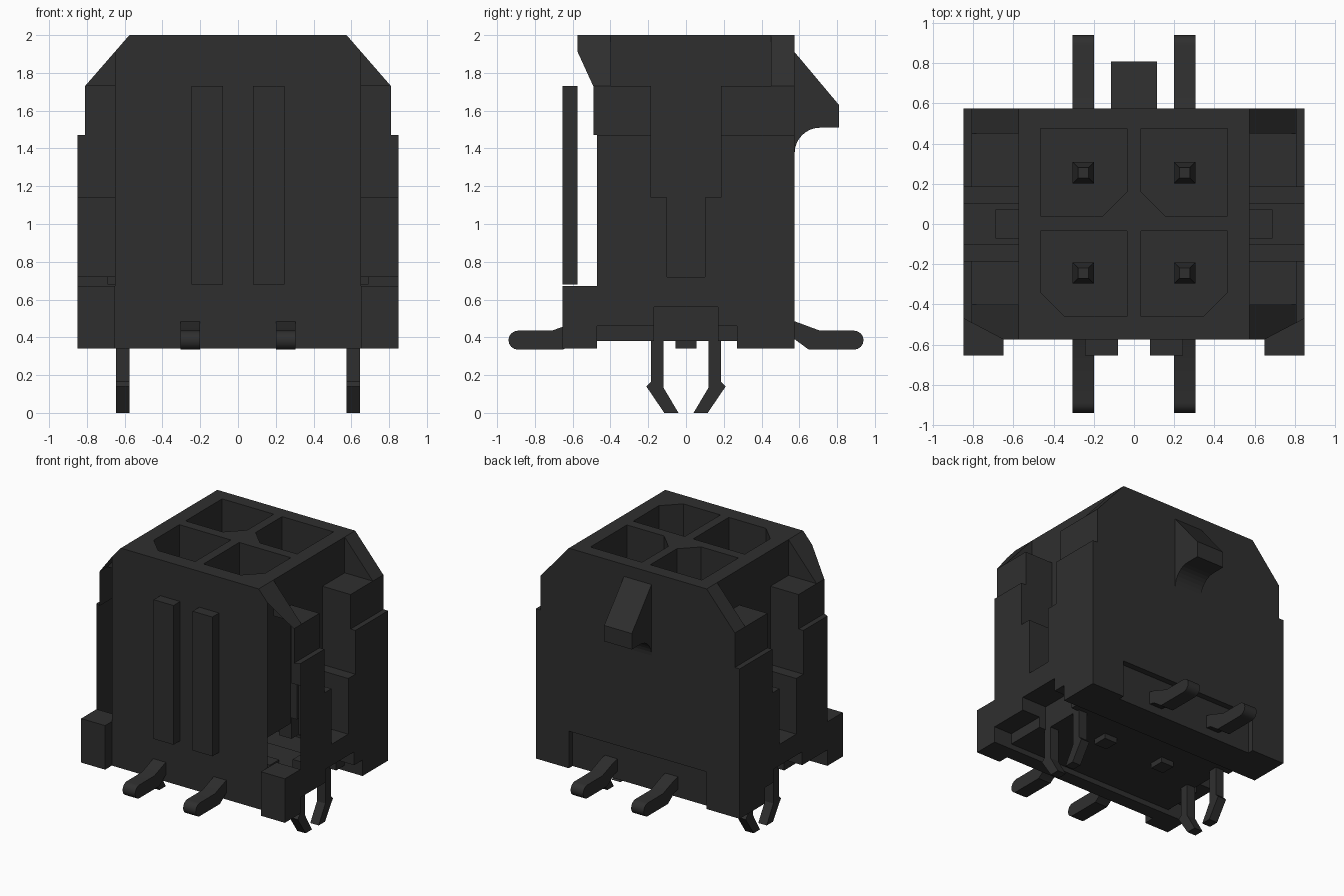
import bpy, bmesh, math
from mathutils import Vector

if "Cube" in bpy.data.objects:
    bpy.data.objects.remove(bpy.data.objects["Cube"], do_unlink=True)

mat = bpy.data.materials.new("black_plastic")
mat.use_nodes = True
COL = (0.028, 0.028, 0.028, 1)
mat.diffuse_color = COL
mat.node_tree.nodes["Principled BSDF"].inputs["Base Color"].default_value = COL


def prism(name, pts, axis, a, b, mirror=False):
    """Extrude a 2D profile along an axis: z uses (x,y), x uses (y,z), y uses (x,z)."""
    put = {"z": lambda p, t: (p[0], p[1], t),
           "x": lambda p, t: (t, p[0], p[1]),
           "y": lambda p, t: (p[0], t, p[1])}[axis]
    bm = bmesh.new()
    low = [bm.verts.new(put(p, a)) for p in pts]
    high = [bm.verts.new(put(p, b)) for p in pts]
    bm.faces.new(low)
    bm.faces.new(high)
    n = len(pts)
    for i in range(n):
        j = (i + 1) % n
        bm.faces.new((low[i], low[j], high[j], high[i]))
    bmesh.ops.recalc_face_normals(bm, faces=bm.faces)
    me = bpy.data.meshes.new(name)
    bm.to_mesh(me)
    bm.free()
    me.materials.append(mat)
    ob = bpy.data.objects.new(name, me)
    bpy.context.collection.objects.link(ob)
    if mirror:
        ob.modifiers.new("Mirror", "MIRROR")
    return ob


def box(name, x, y, z, mirror=False):
    return prism(name, [(x[0], y[0]), (x[1], y[0]), (x[1], y[1]), (x[0], y[1])],
                 "z", z[0], z[1], mirror)


def cut(target, cutter):
    """Subtract the cutter and throw it away."""
    mod = target.modifiers.new("Cut", "BOOLEAN")
    mod.operation = "DIFFERENCE"
    mod.solver = "EXACT"
    mod.object = cutter
    bpy.context.view_layer.objects.active = target
    bpy.ops.object.modifier_apply(modifier=mod.name)
    me = cutter.data
    bpy.data.objects.remove(cutter, do_unlink=True)
    bpy.data.meshes.remove(me)


# Housing, built as the +x half and mirrored
housing = prism("housing", [(0, 0.575), (0.85, 0.575), (0.85, -0.47), (0.65, -0.575), (0, -0.575)],
                "z", 0.34, 2.0)

# Top chamfer on the sides
cut(housing, prism("c", [(0.575, 2), (0.81, 1.73), (0.95, 1.73), (0.95, 2.1), (0.488, 2.1)], "y", -0.7, 0.7))

# Side steps, keyways, underside and back recesses: x, y and z ranges
for x, y, z in [
    ((0.81, 0.95), (-0.7, 0.7), (1.47, 2.1)),       # narrower upper flange
    ((0.575, 0.95), (-0.40, 0.45), (1.73, 2.1)),    # shelf between corner gussets
    ((0.575, 0.95), (-0.185, 0.185), (1.14, 2.1)),  # wide keyway
    ((0.575, 0.95), (-0.1, 0.1), (0.72, 1.3)),      # narrow keyway
    ((0.575, 0.69), (-0.07, 0.07), (0.68, 0.8)),    # clip pocket
    ((-0.1, 0.95), (-0.47, 0.27), (0.2, 0.38)),     # underside channel
    ((0.7, 0.95), (-0.47, 0.27), (0.2, 0.46)),      # side undercut
    ((0.645, 0.95), (-0.17, 0.17), (0.2, 0.56)),    # clip window
    ((-0.1, 0.575), (0.53, 0.7), (0.2, 0.62)),      # back recess
]:
    cut(housing, box("c", x, y, z))

# Contact sockets, each with one clipped corner
cut(housing, prism("c", [(0.155, 0.04), (0.465, 0.04), (0.465, 0.475), (0.035, 0.475), (0.035, 0.16)],
                   "z", 0.75, 2.1))
cut(housing, prism("c", [(0.035, -0.46), (0.345, -0.46), (0.465, -0.34), (0.465, -0.035), (0.035, -0.035)],
                   "z", 0.75, 2.1))

# Open the angled front corners above the feet and the mirror plane
bm = bmesh.new()
bm.from_mesh(housing.data)
bm.normal_update()
corner = Vector((0.465, -0.885, 0)).normalized()
diag = [f for f in bm.faces if f.normal.dot(corner) > 0.99]
geom = set(diag)
for f in diag:
    geom.update(f.edges)
    geom.update(f.verts)
bmesh.ops.bisect_plane(bm, geom=list(geom), plane_co=(0, 0, 0.67), plane_no=(0, 0, 1))
bm.normal_update()
gone = [f for f in bm.faces
        if (f.normal.dot(corner) > 0.99 and f.calc_center_median().z > 0.67)
        or (f.normal.x < -0.99 and f.calc_center_median().x < 0.001)]
bmesh.ops.delete(bm, geom=gone, context="FACES")
bm.to_mesh(housing.data)
bm.free()
housing.modifiers.new("Mirror", "MIRROR")

# Front corner feet, ribs and underside pegs
box("corner_foot", (0.65, 0.85), (-0.655, -0.47), (0.34, 0.672), True)
box("front_rib", (0.08, 0.245), (-0.655, -0.575), (0.68, 1.73), True)
box("underside_peg", (0.2, 0.305), (-0.055, 0.055), (0.34, 0.40), True)

# Back latch ramp with a hollow curve underneath
curve = [(0.71 - 0.135 * math.sin(t), 1.375 + 0.135 * math.cos(t))
         for t in [i * math.pi / 16 for i in range(9)]]
prism("back_latch", [(0.575, 1.91), (0.81, 1.63), (0.81, 1.51)] + curve, "x", -0.115, 0.115)

# Solder tails with rounded ends, front and back
for side, s in (("front", -1), ("back", 1)):
    tip = [(0.89 + 0.05 * math.sin(t), 0.385 + 0.05 * math.cos(t))
           for t in [i * math.pi / 8 for i in range(9)]]
    tail = [(0.4, 0.52), (0.575, 0.485), (0.71, 0.435)] + tip + [(0.65, 0.335), (0.575, 0.39), (0.4, 0.43)]
    ob = prism(side + "_solder_tail", [(s * y, z) for y, z in tail], "x", 0.2, 0.305, True)
    bpy.context.view_layer.objects.active = ob
    ob.select_set(True)
    bpy.ops.object.shade_smooth_by_angle(angle=math.radians(30))
    ob.select_set(False)

# Contact pins with tapered tips
for side, y in (("front", -0.245), ("back", 0.255)):
    ob = box(side + "_contact_pin", (0.2, 0.305), (y - 0.0525, y + 0.0525), (0.5, 1.5), True)
    bm = bmesh.new()
    bm.from_mesh(ob.data)
    top = max(bm.faces, key=lambda f: f.calc_center_median().z)
    new = bmesh.ops.extrude_discrete_faces(bm, faces=[top])["faces"][0]
    mid = new.calc_center_median()
    for v in new.verts:
        v.co = mid + (v.co - mid) * 0.48 + Vector((0, 0, 0.1))
    bm.to_mesh(ob.data)
    bm.free()

# Board lock clips: a bridge and two splayed legs
box("clip_bridge", (0.575, 0.645), (-0.17, 0.17), (0.44, 0.56), True)
leg = [(0.12, 0.5), (0.12, 0.135), (0.04, 0), (0.115, 0), (0.21, 0.14), (0.185, 0.165), (0.185, 0.5)]
for side, s in (("front", -1), ("back", 1)):
    prism(side + "_clip_leg", [(s * y, z) for y, z in leg], "x", 0.575, 0.645, True)
